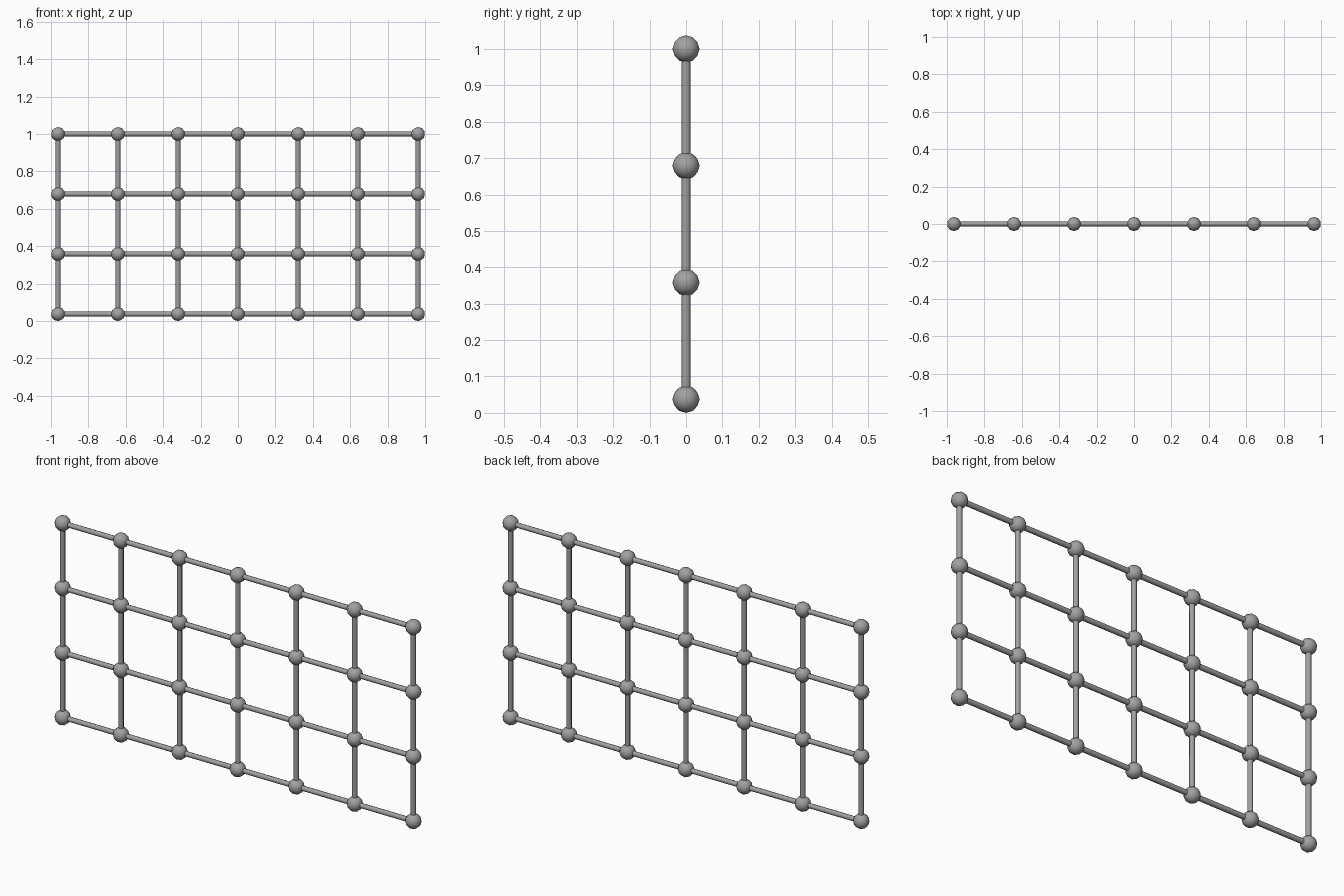
import bpy
import math

cube = bpy.data.objects.get("Cube")
if cube:
    bpy.data.objects.remove(cube, do_unlink=True)

COLS, ROWS = 7, 4
STEP = 0.3208
NODE_R, BAR_R = 0.0375, 0.0125
WIDTH, HEIGHT = STEP * (COLS - 1), STEP * (ROWS - 1)

steel = bpy.data.materials.new("grey_steel")
steel.use_nodes = True
colour = (0.36, 0.36, 0.36, 1)
steel.diffuse_color = colour
steel.node_tree.nodes["Principled BSDF"].inputs["Base Color"].default_value = colour


def finish(name):
    obj = bpy.context.object
    obj.name = name
    obj.data.materials.append(steel)
    bpy.ops.object.shade_smooth_by_angle(angle=math.radians(50))


def bar(name, location, length, rotation):
    bpy.ops.mesh.primitive_cylinder_add(vertices=8, radius=BAR_R, depth=length,
                                        location=location, rotation=rotation)
    finish(name)


xs = [i * STEP - WIDTH / 2 for i in range(COLS)]
zs = [j * STEP + NODE_R for j in range(ROWS)]

# Horizontal rails and upright posts
for j, z in enumerate(zs):
    bar(f"rail_{j + 1}", (0, 0, z), WIDTH, (0, math.pi / 2, 0))
for i, x in enumerate(xs):
    bar(f"post_{i + 1}", (x, 0, NODE_R + HEIGHT / 2), HEIGHT, (0, 0, 0))

# Faceted ball joints at every crossing
for i, x in enumerate(xs):
    for j, z in enumerate(zs):
        bpy.ops.mesh.primitive_ico_sphere_add(subdivisions=2, radius=NODE_R,
                                              location=(x, 0, z))
        finish(f"joint_{i + 1}_{j + 1}")
